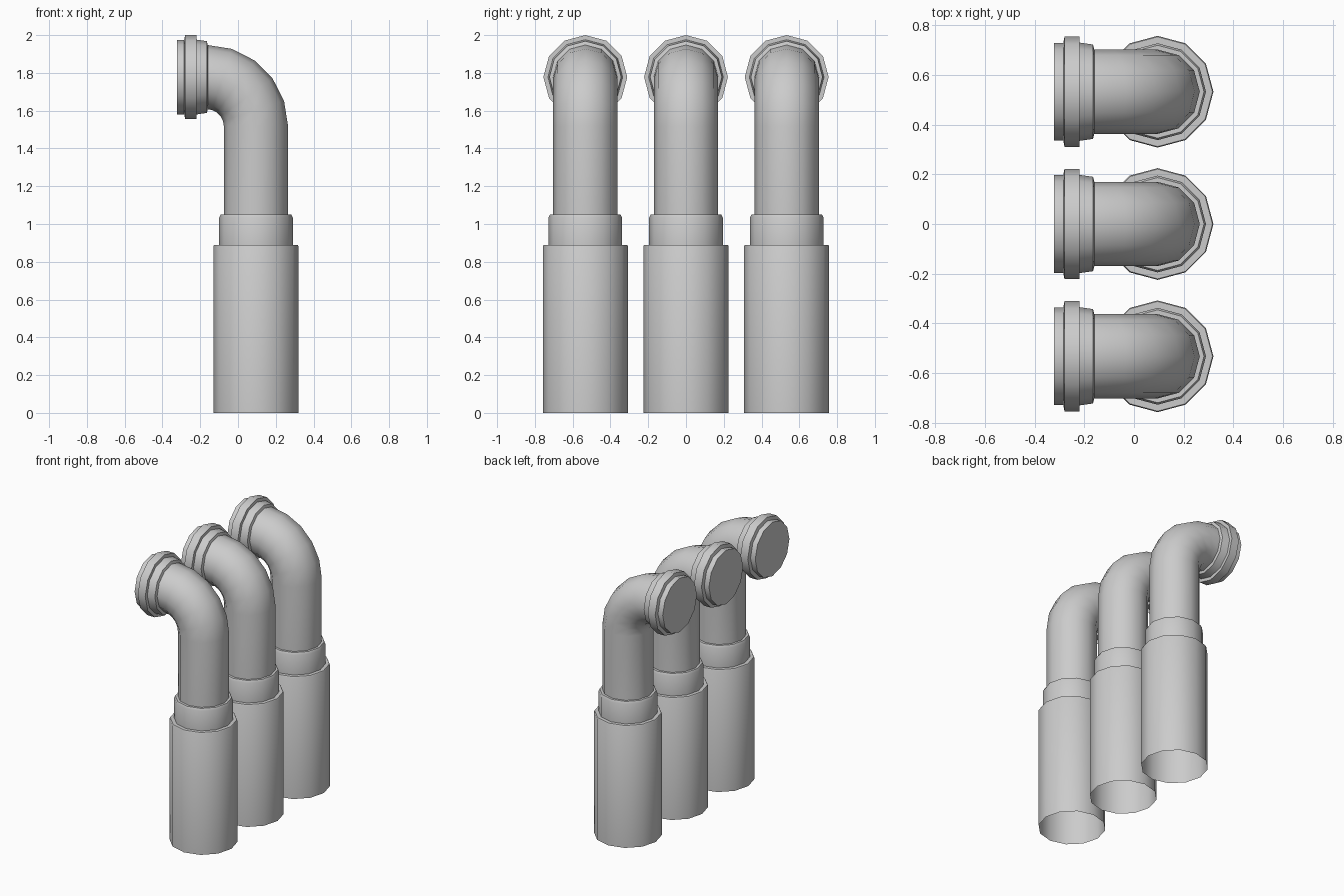
import bpy, bmesh, math
from mathutils import Vector

if "Cube" in bpy.data.objects:
    bpy.data.objects.remove(bpy.data.objects["Cube"], do_unlink=True)

SIDES = 12
AXIS_X = 0.095      # centre of the upright pipe
MOUTH_Z = 1.778     # centre of the horizontal mouth
BEND = 0.26         # bend radius of the elbow
ROWS = {"front": -0.533, "middle": 0.0, "back": 0.533}

grey = bpy.data.materials.new("pipe grey")
grey.use_nodes = True
colour = (0.6, 0.6, 0.6, 1)
grey.diffuse_color = colour
grey.node_tree.nodes["Principled BSDF"].inputs["Base Color"].default_value = colour


def skin(name, y, rings, cap_end=False):
    """Skin 12-sided rings (x, z, tilt, radius); tilt 0 is upright, 90 faces -x."""
    bm = bmesh.new()
    loops = []
    for x, z, tilt, radius in rings:
        t = math.radians(tilt)
        out = Vector((math.cos(t), 0, math.sin(t)))
        side = Vector((0, 1, 0))
        loop = []
        for i in range(SIDES):
            a = math.tau * i / SIDES
            offset = radius * (math.cos(a) * out + math.sin(a) * side)
            loop.append(bm.verts.new(Vector((x, y, z)) + offset))
        loops.append(loop)
    for low, high in zip(loops, loops[1:]):
        for i in range(SIDES):
            j = (i + 1) % SIDES
            bm.faces.new((low[i], low[j], high[j], high[i]))
    if cap_end:
        bm.faces.new(loops[-1])
    mesh = bpy.data.meshes.new(name)
    bm.to_mesh(mesh)
    bm.free()
    mesh.materials.append(grey)
    obj = bpy.data.objects.new(name, mesh)
    bpy.context.collection.objects.link(obj)
    bpy.ops.object.select_all(action="DESELECT")
    obj.select_set(True)
    bpy.context.view_layer.objects.active = obj
    bpy.ops.object.shade_smooth_by_angle(angle=math.radians(35))


def upright(profile):
    return [(AXIS_X, z, 0, r) for r, z in profile]


def sideways(profile):
    return [(x, MOUTH_Z, 90, r) for r, x in profile]


# Outlines as (radius, position along the axis)
sleeve = upright([(0.225, 0), (0.225, 0.883), (0.221, 0.89), (0.195, 0.89)])
collar = upright([(0.195, 0.89), (0.195, 1.034), (0.187, 1.05), (0.17, 1.05)])
flange = sideways([(0.17, -0.16), (0.19, -0.165), (0.198, -0.22), (0.222, -0.22),
                   (0.222, -0.28), (0.197, -0.285), (0.197, -0.323)])

# Straight pipe followed by a five-segment elbow
pipe = upright([(0.17, 1.05)])
for step in range(6):
    tilt = 18 * step
    a = math.radians(tilt)
    pipe.append((AXIS_X - BEND + BEND * math.cos(a),
                 MOUTH_Z - BEND + BEND * math.sin(a), tilt, 0.17))

for row, y in ROWS.items():
    skin(row + "_sleeve", y, sleeve)
    skin(row + "_collar", y, collar)
    skin(row + "_pipe", y, pipe)
    skin(row + "_mouth_flange", y, flange, cap_end=True)
